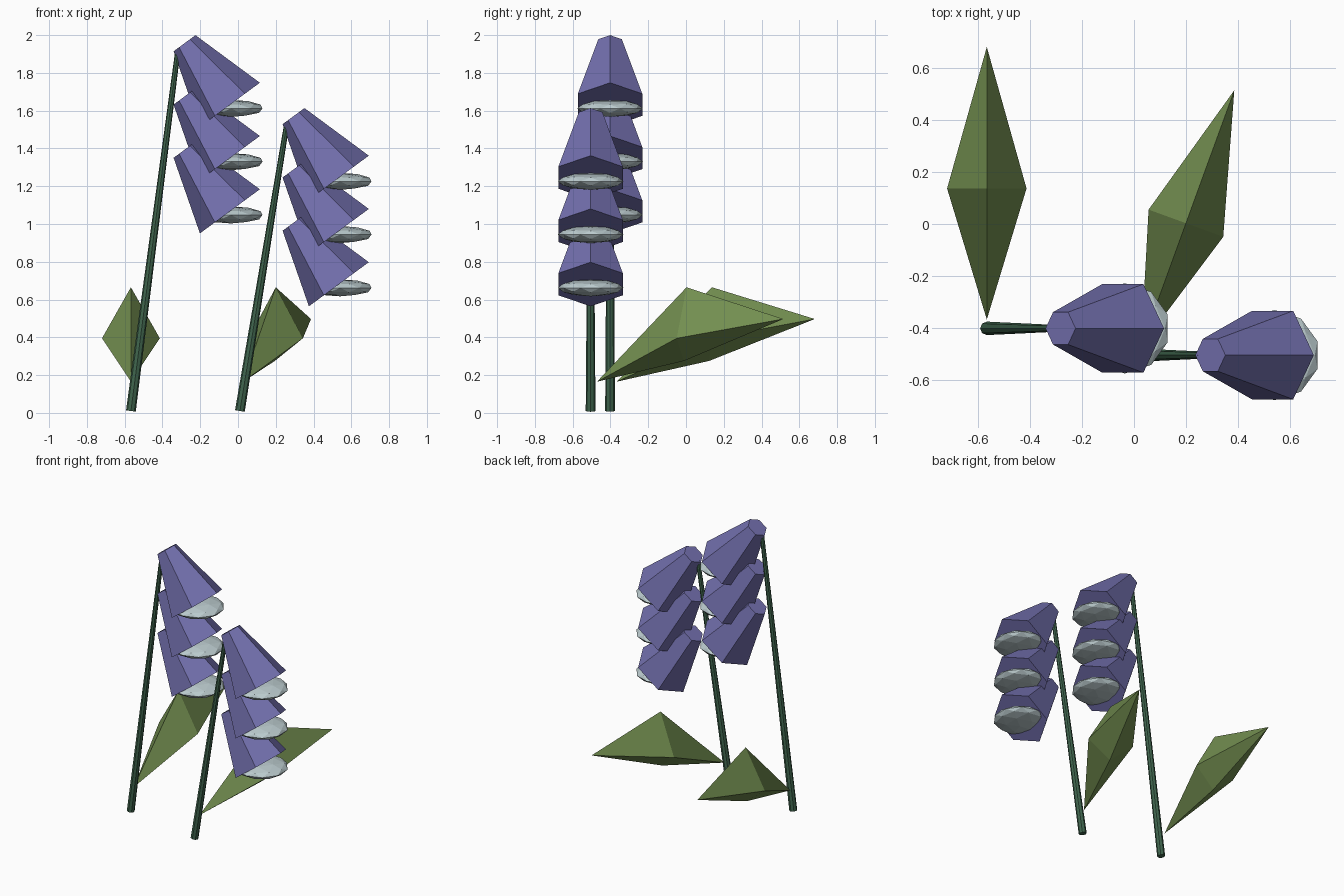
import bpy, bmesh, math
from mathutils import Vector, Matrix

if "Cube" in bpy.data.objects:
    bpy.data.objects.remove(bpy.data.objects["Cube"])


def material(name, rgb):
    m = bpy.data.materials.new(name)
    m.diffuse_color = (*rgb, 1)
    m.use_nodes = True
    m.node_tree.nodes["Principled BSDF"].inputs["Base Color"].default_value = m.diffuse_color
    return m


PURPLE = material("bell_purple", (0.17, 0.16, 0.42))
PALE = material("pale_grey", (0.50, 0.60, 0.62))
STEM = material("stem_green", (0.05, 0.13, 0.075))
LEAF = material("leaf_green", (0.17, 0.27, 0.08))


def finish(name, bm, mat):
    bmesh.ops.recalc_face_normals(bm, faces=bm.faces)
    me = bpy.data.meshes.new(name)
    bm.to_mesh(me)
    bm.free()
    me.materials.append(mat)
    ob = bpy.data.objects.new(name, me)
    bpy.context.collection.objects.link(ob)
    return ob


def frustum(name, a, b, ra, rb, sides, mat):
    """Closed tapered prism from a to b, with a corner lying in the x-z plane."""
    a, b = Vector(a), Vector(b)
    d = (b - a).normalized()
    v = Vector((0, 1, 0))
    u = v.cross(d).normalized()
    v = d.cross(u)
    bm = bmesh.new()
    rings = []
    for c, r in ((a, ra), (b, rb)):
        rings.append([bm.verts.new(c + r * (math.cos(t) * u + math.sin(t) * v))
                      for t in (2 * math.pi * i / sides for i in range(sides))])
    for i in range(sides):
        j = (i + 1) % sides
        bm.faces.new((rings[0][i], rings[0][j], rings[1][j], rings[1][i]))
    bm.faces.new(rings[0])
    bm.faces.new(rings[1])
    return finish(name, bm, mat)


def lens(name, center, radius, half_height):
    bm = bmesh.new()
    bmesh.ops.create_icosphere(bm, subdivisions=2, radius=1)
    bm.transform(Matrix.Translation(center) @
                 Matrix.Diagonal((radius, radius, half_height, 1)))
    return finish(name, bm, PALE)


def leaf(name, x, y, turn):
    """Stretched eight-faced leaf with a high ridge."""
    pts = [(0, -0.505, 0.165), (0.153, 0, 0.395), (0, 0.545, 0.497),
           (-0.153, 0, 0.395), (0, 0, 0.665), (0, -0.015, 0.275)]
    bm = bmesh.new()
    v = [bm.verts.new(p) for p in pts]
    for i in range(4):
        for pole in (4, 5):
            bm.faces.new((v[i], v[(i + 1) % 4], v[pole]))
    bm.transform(Matrix.Translation((x, y, 0)) @
                 Matrix.Rotation(math.radians(turn), 4, 'Z'))
    return finish(name, bm, LEAF)


# Two flower stalks: tall on the left, short on the right
for side, dx, y, dz in (("tall", 0, -0.402, 0), ("short", 0.577, -0.505, -0.386)):
    frustum(side + "_stem", (-0.567 + dx, y, 0.01), (-0.318 + dx, y, 1.92 + dz),
            0.026, 0.014, 8, STEM)
    # Three nodding bells with a pale disc in each mouth
    for k in range(3):
        h = dz - 0.282 * k
        frustum(f"{side}_bell_{k + 1}", (-0.283 + dx, y, 1.957 + h),
                (-0.043 + dx, y, 1.631 + h), 0.072, 0.197, 6, PURPLE)
        lens(f"{side}_bell_disc_{k + 1}", (-0.036 + dx, y, 1.612 + h), 0.174, 0.045)

# Leaves behind the stalks
leaf("left_leaf", -0.567, 0.137, 0)
leaf("right_leaf", 0.2, 0.003, -20)
